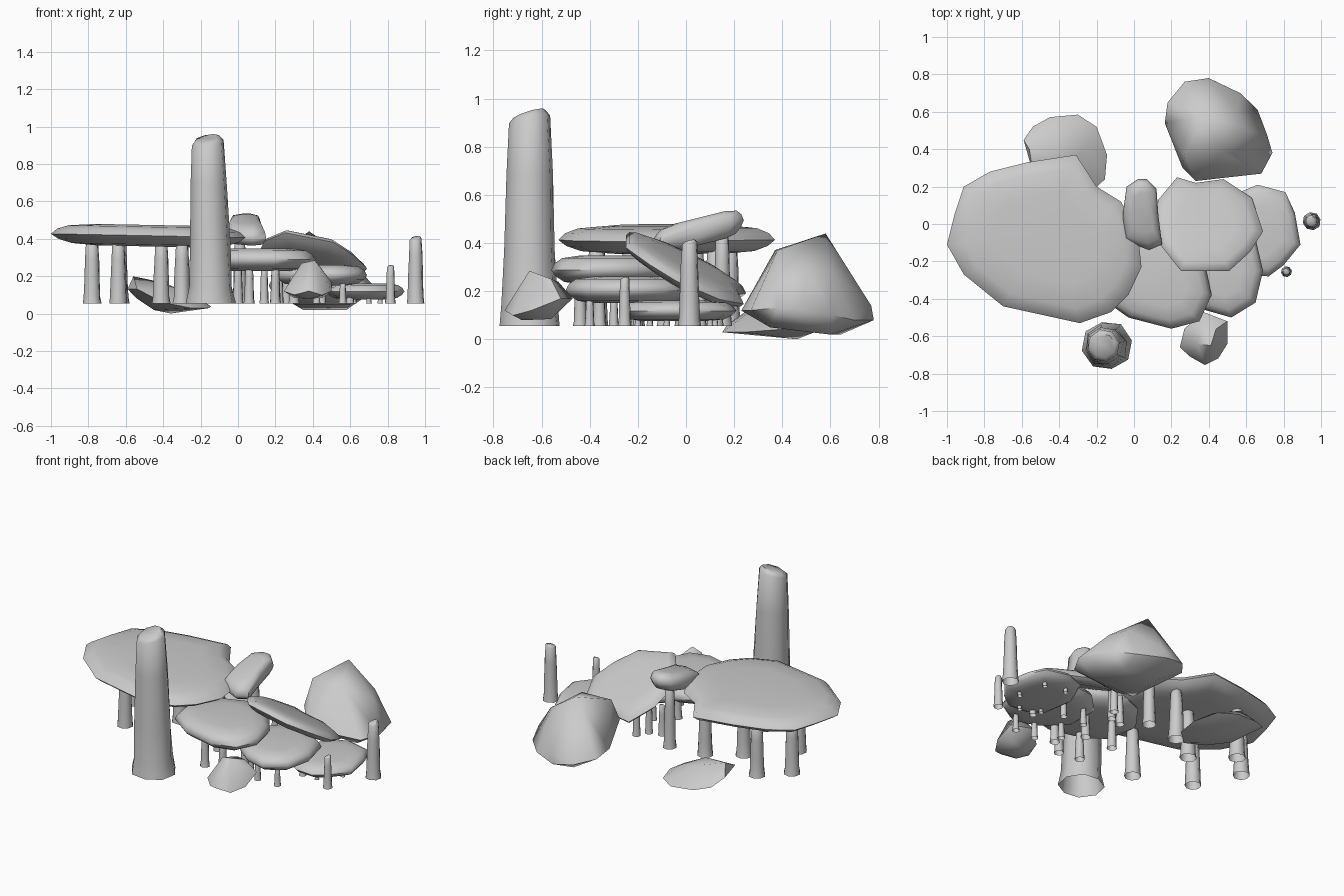
import bpy, bmesh, math, random
from math import cos, sin, pi
from itertools import combinations
from mathutils import Vector

if "Cube" in bpy.data.objects:
    bpy.data.objects.remove(bpy.data.objects["Cube"])
random.seed(4)

def finish(name, bm, angle=40):
    bmesh.ops.recalc_face_normals(bm, faces=bm.faces)
    me = bpy.data.meshes.new(name)
    bm.to_mesh(me)
    bm.free()
    ob = bpy.data.objects.new(name, me)
    bpy.context.collection.objects.link(ob)
    bpy.ops.object.select_all(action='DESELECT')
    ob.select_set(True)
    bpy.context.view_layer.objects.active = ob
    bpy.ops.object.shade_smooth_by_angle(angle=math.radians(angle))
    return ob

def loft(bm, rings, bottom=True):
    rows = [[bm.verts.new(p) for p in r] for r in rings]
    n = len(rows[0])
    for a, b in zip(rows, rows[1:]):
        for i in range(n):
            j = (i + 1) % n
            bm.faces.new((a[i], a[j], b[j], b[i]))
    if bottom:
        bm.faces.new(rows[0])
    bm.faces.new(rows[-1])

# rounded flat stone on the plane z = z0 + a*(x-cx) + b*(y-cy)
def slab(name, outline, z0, thick, a=0, b=0):
    cx = sum(p[0] for p in outline) / len(outline)
    cy = sum(p[1] for p in outline) / len(outline)
    rings = []
    for s, h in ((.55, -.5), (.8, -.41), (.93, -.22), (1, 0), (.94, .24), (.83, .41), (.55, .5)):
        rings.append([(cx + s * (x - cx), cy + s * (y - cy),
                       z0 + h * thick + s * (a * (x - cx) + b * (y - cy)))
                      for x, y in outline])
    bm = bmesh.new()
    loft(bm, rings)
    return finish(name, bm, 65)

# boulder as the convex hull of a few corner points
def rock(name, pts):
    pts = [Vector(p) + Vector([random.uniform(-.001, .001) for _ in range(3)]) for p in pts]
    bm = bmesh.new()
    vs = [bm.verts.new(p) for p in pts]
    for t in combinations(range(len(pts)), 3):
        i, j, k = t
        n = (pts[j] - pts[i]).cross(pts[k] - pts[i]).normalized()
        side = [n.dot(p - pts[i]) > 0 for m, p in enumerate(pts) if m not in t]
        if all(side) or not any(side):
            bm.faces.new((vs[i], vs[j], vs[k]))
    bmesh.ops.delete(bm, geom=[v for v in bm.verts if not v.link_faces], context='VERTS')
    return finish(name, bm, 55)

# tapered stone column with flared foot and broken top
def column(name, x, y, r, top, lean=0.0, base=.055, chip=.3):
    h = top - base
    rings = []
    for t, s in ((0, 1), (.1, .9), (.35, .84), (.7, .75), (.975, .66), (1, .5)):
        ring = []
        for k in range(8):
            w = 2 * pi * k / 8 + .2
            rr = r * s * random.uniform(.96, 1.04)
            z = base + t * h
            if t > .9:
                z += r * chip * (cos(w - 1) - 1) * .5
            ring.append((x + lean * t + rr * cos(w), y + rr * sin(w), z))
        rings.append(ring)
    bm = bmesh.new()
    loft(bm, rings, bottom=False)
    return finish(name, bm, 60)

# stacked slabs
slab("large_slab", [(-1, -.11), (-.96, .05), (-.91, .2), (-.77, .28), (-.57, .33), (-.31, .37),
     (-.2, .2), (-.07, .12), (.02, -.04), (.04, -.23), (-.03, -.38), (-.12, -.47), (-.29, -.53),
     (-.7, -.44), (-.91, -.27)], .416, .115, a=-.02)
slab("middle_slab", [(-.17, -.4), (-.03, -.5), (.2, -.56), (.35, -.52), (.415, -.38), (.38, -.22),
     (.27, -.07), (.08, 0), (-.08, -.06), (-.2, -.22)], .288, .12)
slab("lower_slab", [(.3, -.4), (.38, -.46), (.52, -.5), (.65, -.42), (.69, -.25), (.65, -.08),
     (.5, .02), (.32, 0), (.2, -.12), (.2, -.3)], .205, .11)
slab("lowest_slab", [(.5, -.2), (.6, -.27), (.72, -.28), (.8, -.22), (.89, -.11), (.86, .06), (.81, .17),
     (.66, .21), (.54, .16), (.47, 0)], .118, .085)
slab("tilted_slab", [(.11, .03), (.13, .13), (.23, .25), (.33, .22), (.48, .24), (.63, .14), (.69, -.04),
     (.62, -.15), (.51, -.25), (.25, -.25), (.14, -.11)], .276, .09, a=-.2, b=-.49)
slab("bar_stone", [(-.05, -.09), (.08, -.14), (.15, -.11), (.13, .05), (.12, .19), (.07, .24), (.02, .24),
     (-.04, .2), (-.06, .05)], .452, .115, b=.25)

# boulders
rock("back_boulder", [(.165, .54, .15), (.18, .65, .12), (.27, .76, .1), (.4, .78, .08), (.57, .7, .08),
     (.66, .61, .1), (.71, .48, .13), (.74, .38, .13), (.68, .27, .12), (.33, .23, .12), (.26, .3, .22),
     (.38, .58, .44), (.27, .37, .37), (.47, .38, .37), (.3, .35, .05), (.35, .64, .02), (.58, .6, .02),
     (.6, .35, .05), (.42, .77, .14), (.61, .5, .28), (.55, .6, .29)])
rock("front_boulder", [(.245, -.66, .12), (.27, -.56, .14), (.37, -.47, .17), (.5, -.52, .17), (.5, -.64, .12),
     (.45, -.72, .1), (.38, -.755, .12), (.3, -.71, .1), (.41, -.65, .285), (.34, -.64, .27), (.37, -.53, .24),
     (.44, -.56, .25), (.3, -.6, .085), (.45, -.56, .085), (.38, -.68, .08)])
rock("half_sunk_boulder", [(-.56, .4, .2), (-.59, .45, .13), (-.54, .52, .08), (-.45, .57, .06),
     (-.3, .585, .05), (-.2, .52, .05), (-.145, .37, .04), (-.155, .24, .03), (-.25, .15, .03),
     (-.4, .17, .06), (-.54, .27, .13), (-.36, .46, 0), (-.45, .35, .02), (-.35, .3, .14),
     (-.25, .42, .11), (-.42, .46, .17), (-.25, .3, .02)])

# free-standing pillars
column("tall_pillar", -.145, -.65, .132, .96, lean=-.02, chip=.35)
column("right_pillar", .95, .015, .049, .415)
column("short_pillar", .815, -.255, .029, .26)

# supports under each slab: radius, top height, (x, y) positions
supports = {
    "large_support": (.05, .39, [(-.78, .04), (-.64, -.23), (-.63, .18), (-.41, 0), (-.3, -.37), (-.22, .12)]),
    "bar_support": (.042, .43, [(.01, .15)]),
    "middle_support": (.03, .26, [(0, -.2), (.06, -.42), (.2, -.44), (.2, -.2), (.3, -.36)]),
    "lower_support": (.022, .17, [(.3, -.3), (.42, -.4), (.56, -.4), (.6, -.2), (.45, -.1), (.3, -.1)]),
    "lowest_support": (.015, .1, [(.58, -.15), (.7, -.2), (.8, -.08), (.76, .1), (.62, .12)]),
    "tilted_support": (.026, .25, [(.22, .06), (.26, .13), (.14, .04)]),
}
for name, (r, top, spots) in supports.items():
    for x, y in spots:
        column(name, x, y, r, top)
